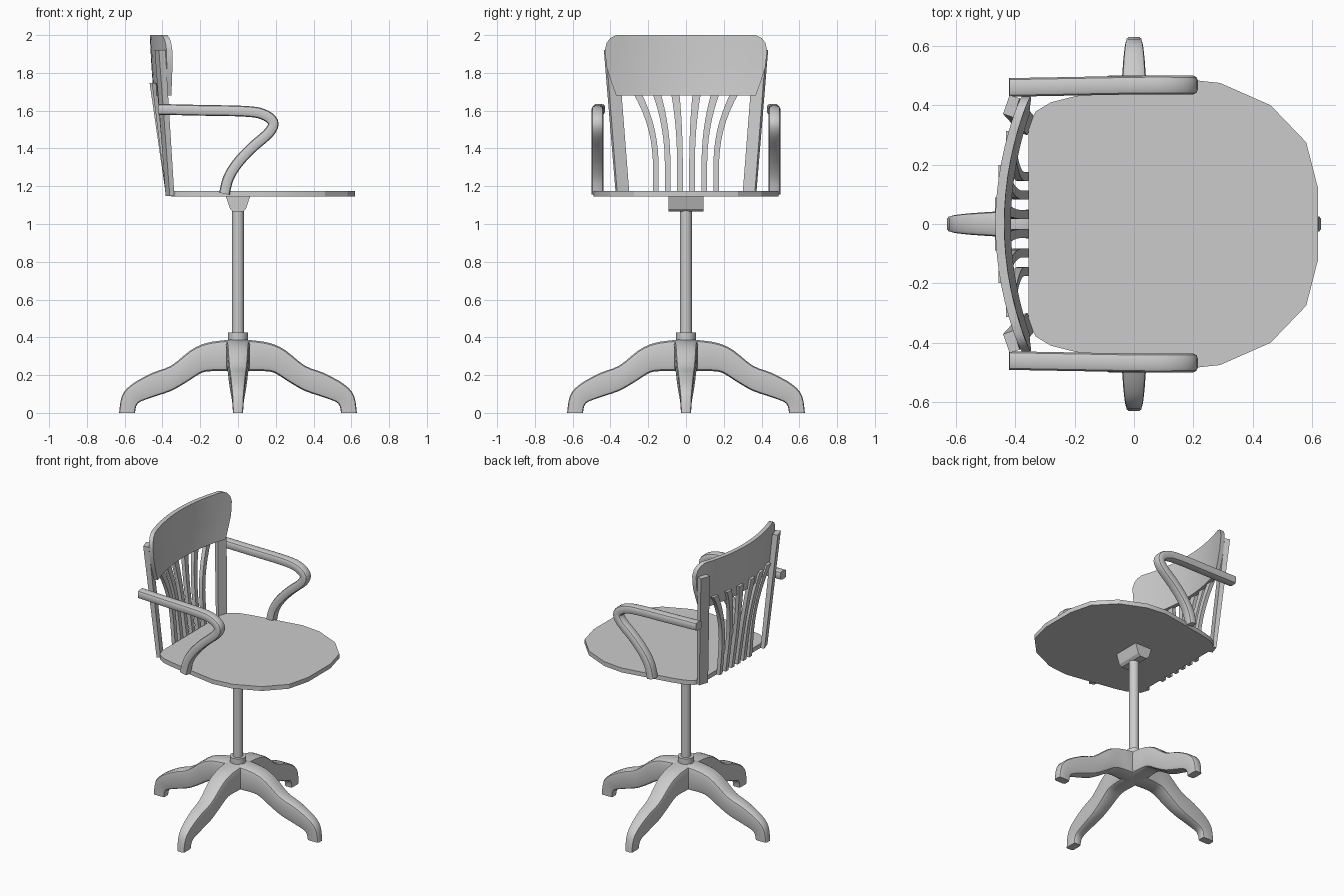
import bpy, bmesh
from math import cos, sin, pi, copysign
from mathutils import Vector as V, Matrix

if "Cube" in bpy.data.objects:
    bpy.data.objects.remove(bpy.data.objects["Cube"])

RECT = [(1, 1), (-1, 1), (-1, -1), (1, -1)]


def rounded(n, p):
    """Rounded-square section with n points."""
    f = lambda c: copysign(abs(c) ** (2 / p), c)
    return [(f(cos((i + .5) * 2 * pi / n)), f(sin((i + .5) * 2 * pi / n))) for i in range(n)]


def spline(vals, sub):
    """Catmull-Rom through stations, each a tuple of vectors."""
    out = []
    for i in range(len(vals) - 1):
        p0, p1, p2, p3 = vals[max(i - 1, 0)], vals[i], vals[i + 1], vals[min(i + 2, len(vals) - 1)]
        for k in range(sub):
            t = k / sub
            out.append(tuple(0.5 * (2 * b + (c - a) * t + (2 * a - 5 * b + 4 * c - d) * t * t
                             + (3 * b - a - 3 * c + d) * t ** 3) for a, b, c, d in zip(p0, p1, p2, p3)))
    return out + [vals[-1]]


def finish(name, bm, angle=35):
    bmesh.ops.recalc_face_normals(bm, faces=bm.faces)
    me = bpy.data.meshes.new(name)
    bm.to_mesh(me)
    bm.free()
    ob = bpy.data.objects.new(name, me)
    bpy.context.collection.objects.link(ob)
    bpy.ops.object.select_all(action='DESELECT')
    ob.select_set(True)
    bpy.context.view_layer.objects.active = ob
    bpy.ops.object.shade_smooth_by_angle(angle=angle * pi / 180)
    return ob


def loft(name, stations, sec):
    """Skin sections placed at (centre, half axis a, half axis b)."""
    bm = bmesh.new()
    rings = [[bm.verts.new(c + a * u + b * v) for u, v in sec] for c, a, b in stations]
    n = len(sec)
    for r, s in zip(rings, rings[1:]):
        for i in range(n):
            bm.faces.new((r[i], r[(i + 1) % n], s[(i + 1) % n], s[i]))
    bm.faces.new(rings[0])
    bm.faces.new(rings[-1])
    return finish(name, bm)


def prism(name, pts, vec):
    bm = bmesh.new()
    f = bm.faces.new([bm.verts.new(p) for p in pts])
    g = bmesh.ops.extrude_face_region(bm, geom=[f])
    bmesh.ops.translate(bm, vec=vec, verts=[e for e in g['geom'] if isinstance(e, bmesh.types.BMVert)])
    return finish(name, bm, 20)


def cylinder(name, r, z0, z1, n):
    up = [(V((0, 0, z)), V((r, 0, 0)), V((0, r, 0))) for z in (z0, z1)]
    return loft(name, up, [(cos(i * 2 * pi / n), sin(i * 2 * pi / n)) for i in range(n)])


# Seat
half = [(.62, .12), (.58, .275), (.46, .40), (.29, .475), (.15, .49), (0, .465), (-.2, .43),
        (-.28, .41), (-.33, .38), (-.355, .33)]
outline = half + [(x, -y) for x, y in reversed(half)]
prism("seat", [(x, y, 1.145) for x, y in outline], (0, 0, .03))

# Bracket, post and collar
prof = [(-.065, 1.147), (-.042, 1.08), (-.025, 1.065), (.025, 1.065), (.042, 1.08), (.065, 1.147)]
prism("seat_bracket", [(x, -.093, z) for x, z in prof], (0, .186, 0))
cylinder("post", .032, .3, 1.08, 12)
cylinder("collar", .052, .36, .425, 16)

# Four swept legs: top x,z, bottom x,z, half width
leg = [(0, .39, 0, .22, .065), (.08, .385, .08, .22, .065), (.17, .37, .14, .22, .06),
       (.25, .333, .195, .21, .057), (.355, .25, .275, .16, .05), (.46, .21, .355, .115, .044),
       (.565, .15, .46, .08, .037), (.615, .09, .53, .05, .031), (.63, 0, .545, 0, .027)]
st = []
for tx, tz, bx, bz, w in leg:
    t, b = V((tx, 0, tz)), V((bx, 0, bz))
    st.append(((t + b) / 2, (t - b) / 2, V((0, w, 0))))
for k in range(4):
    ob = loft(f"leg_{k + 1}", spline(st, 3), rounded(12, 6))
    ob.data.transform(Matrix.Rotation(k * pi / 2, 4, 'Z'))

# Curved back panel: z, half width, x of the centre line
rows = [(1.68, .37, -.43), (1.75, .395, -.437), (1.83, .42, -.443), (1.92, .43, -.448),
        (1.96, .42, -.45), (1.985, .40, -.451), (2.0, .37, -.452)]
bow = lambda y: .46 * y * y
N = 14
bm = bmesh.new()
layers = []
for dx in (-.015, .015):
    layers.append([[bm.verts.new((x + dx + bow(w * (2 * i / N - 1)), w * (2 * i / N - 1), z))
                    for i in range(N + 1)] for z, w, x in rows])
for g in layers:
    for r, s in zip(g, g[1:]):
        for i in range(N):
            bm.faces.new((r[i], r[i + 1], s[i + 1], s[i]))
rims = [g[0] + [r[-1] for r in g[1:-1]] + g[-1][::-1] + [r[0] for r in g[-2:0:-1]] for g in layers]
for i in range(len(rims[0])):
    j = (i + 1) % len(rims[0])
    bm.faces.new((rims[0][i], rims[0][j], rims[1][j], rims[1][i]))
finish("back_panel", bm)

# Arm centre line in x,z
arm = [(-.42, 1.607), (-.2, 1.602), (.03, 1.597), (.13, 1.582), (.185, 1.54), (.165, 1.485),
       (.075, 1.405), (0, 1.325), (-.05, 1.245), (-.072, 1.16)]
for s, side in ((1, "left"), (-1, "right")):
    path = spline([(V((x, s * (.468 if i > 2 else .46 + .004 * i), z)),) for i, (x, z) in enumerate(arm)], 4)
    path = [p[0] for p in path]
    st = []
    for i, p in enumerate(path):
        t = path[min(i + 1, len(path) - 1)] - path[max(i - 1, 0)]
        st.append((p, V((-t.z, 0, t.x)).normalized() * .029, V((0, .032, 0))))
    loft(f"arm_{side}", st, rounded(12, 3.5))

    # Back upright, leaning out and turned to follow the bow
    a, b = V((.33, s * .94, 0)), V((.94, -s * .33, 0))
    loft(f"back_upright_{side}", [(V((-.36, s * .335, 1.147)), a * .034, b * .013),
                                  (V((-.413, s * .397, 1.92)), a * .034, b * .018)], RECT)

    # Three flared slats
    for k, (y0, y1) in enumerate([(.032, .065), (.097, .175), (.16, .29)]):
        st = []
        for i in range(13):
            t = i / 12
            f = max(0, (t - .25) / .75) ** 2.2
            y = y0 + (y1 - y0) * f
            x = -.368 + (-.457 + bow(y1) + .368) * t
            st.append((V((x, s * y, 1.147 + .6 * t)), V((0, s * (.015 + .009 * f), 0)), V((.013, 0, 0))))
        loft(f"back_slat_{side}_{k + 1}", st, RECT)
